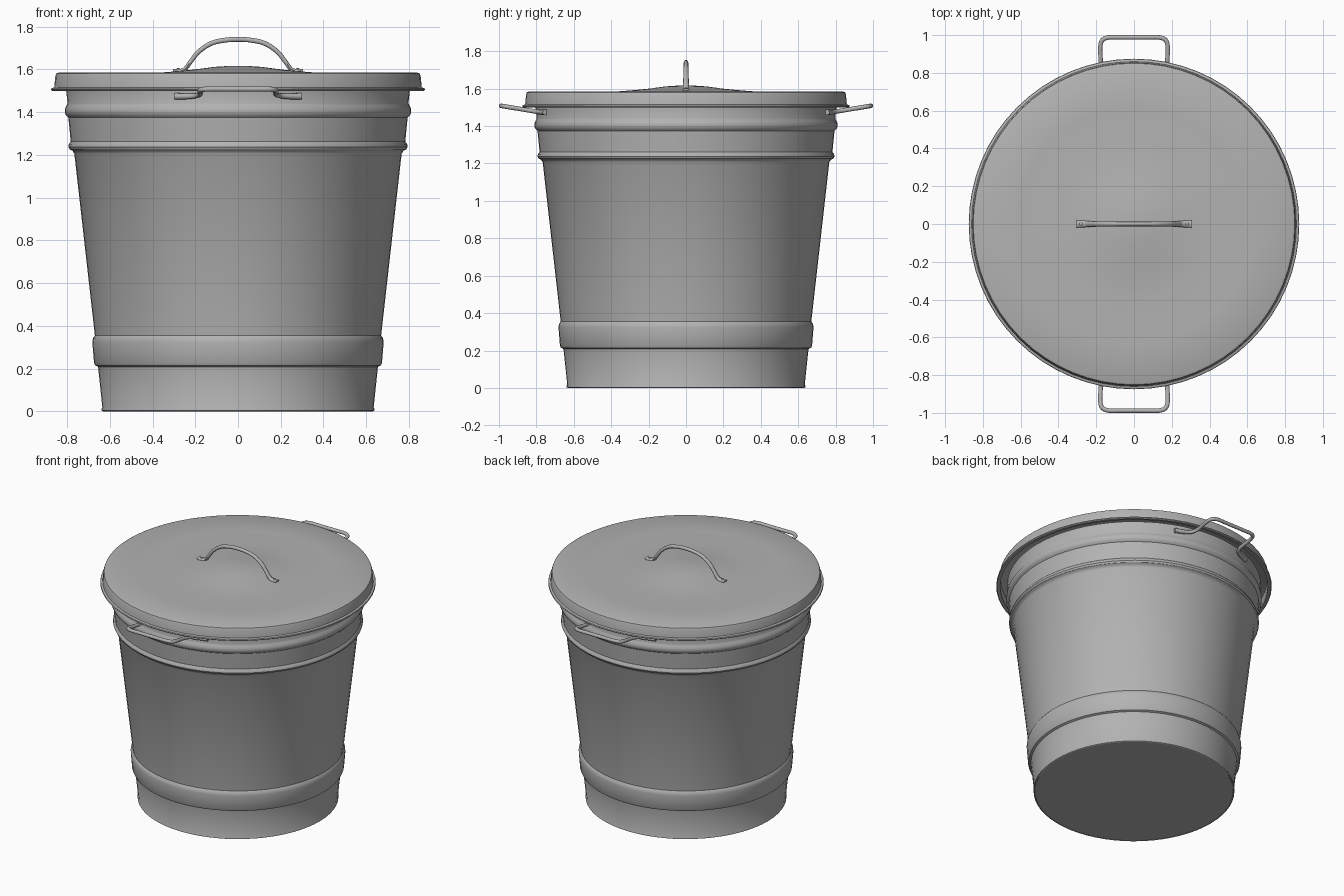
import bpy
import math
from mathutils import Vector

cube = bpy.data.objects.get("Cube")
if cube:
    bpy.data.objects.remove(cube, do_unlink=True)

SEGMENTS = 64


def make_material(name, colour):
    mat = bpy.data.materials.new(name)
    mat.use_nodes = True
    mat.diffuse_color = colour
    mat.node_tree.nodes["Principled BSDF"].inputs["Base Color"].default_value = colour
    return mat


steel = make_material("galvanised grey", (0.45, 0.45, 0.45, 1))


def add_mesh(name, verts, faces, angle=35):
    mesh = bpy.data.meshes.new(name)
    mesh.from_pydata(verts, [], faces)
    mesh.materials.append(steel)
    obj = bpy.data.objects.new(name, mesh)
    bpy.context.collection.objects.link(obj)
    bpy.ops.object.select_all(action='DESELECT')
    obj.select_set(True)
    bpy.context.view_layer.objects.active = obj
    bpy.ops.object.shade_smooth_by_angle(angle=math.radians(angle))
    return obj


def lathe(name, profile):
    """Spin a (radius, height) profile about z; radius 0 becomes a pole."""
    verts, rings, faces = [], [], []
    for r, z in profile:
        start, count = len(verts), SEGMENTS if r else 1
        for i in range(count):
            a = math.tau * i / SEGMENTS
            verts.append((r * math.cos(a), r * math.sin(a), z))
        rings.append([start + i % count for i in range(SEGMENTS)])
    for low, high in zip(rings, rings[1:]):
        for i in range(SEGMENTS):
            j = (i + 1) % SEGMENTS
            faces.append(list(dict.fromkeys((low[i], low[j], high[j], high[i]))))
    return add_mesh(name, verts, faces)


def smooth_path(points, steps=5):
    """Catmull-Rom curve through the points."""
    pts = [Vector(p) for p in points]
    pts = [2 * pts[0] - pts[1]] + pts + [2 * pts[-1] - pts[-2]]
    path = []
    for a, b, c, d in zip(pts, pts[1:], pts[2:], pts[3:]):
        for s in range(steps):
            t = s / steps
            path.append(0.5 * (2 * b + (c - a) * t + (2 * a - 5 * b + 4 * c - d) * t ** 2
                               + (3 * b - a - 3 * c + d) * t ** 3))
    return path + [pts[-2]]


def rod(name, path, normal, section, sides=10):
    """Sweep an ellipse along a flat path; section(point) gives its two radii."""
    normal = Vector(normal).normalized()
    verts, faces = [], []
    last = len(path) - 1
    for k, p in enumerate(path):
        tangent = (path[min(k + 1, last)] - path[max(k - 1, 0)]).normalized()
        across = tangent.cross(normal).normalized()
        wide, thick = section(p)
        for i in range(sides):
            a = math.tau * i / sides
            verts.append(p + normal * wide * math.cos(a) + across * thick * math.sin(a))
    for k in range(last):
        for i in range(sides):
            j = (i + 1) % sides
            faces.append((k * sides + i, (k + 1) * sides + i,
                          (k + 1) * sides + j, k * sides + j))
    faces.append(range(sides))
    faces.append(range((last + 1) * sides - 1, last * sides - 1, -1))
    return add_mesh(name, verts, faces, 50)


def mirrored(half):
    """Complete a path across x, where the last point lies on the middle."""
    return half + [(-x, y, z) for x, y, z in reversed(half[:-1])]


# Tapered bucket with pressed ribs, rolled base and an open inside
lathe("bucket_body", [
    (0, 0.003), (0.63, 0.003), (0.632, 0), (0.638, 0.003), (0.638, 0.012), (0.635, 0.018),
    (0.655, 0.208), (0.668, 0.214), (0.674, 0.226), (0.682, 0.325), (0.679, 0.342),
    (0.670, 0.355), (0.766, 1.205), (0.774, 1.219), (0.788, 1.226), (0.794, 1.238),
    (0.792, 1.250), (0.783, 1.262), (0.794, 1.375), (0.806, 1.386), (0.811, 1.400),
    (0.810, 1.418), (0.802, 1.432), (0.798, 1.442), (0.806, 1.515), (0.796, 1.515),
    (0.625, 0.02), (0, 0.02)])

# Lid with an outward flange, hollow underside and a raised centre
lathe("lid", [
    (0, 1.605), (0.36, 1.572), (0.835, 1.568), (0.847, 1.560), (0.850, 1.502),
    (0.870, 1.500), (0.875, 1.505), (0.873, 1.512), (0.860, 1.516), (0.855, 1.570),
    (0.851, 1.580), (0.840, 1.585), (0.62, 1.584), (0.40, 1.584), (0.34, 1.587),
    (0.28, 1.592), (0.20, 1.600), (0.11, 1.612), (0.05, 1.616), (0, 1.617)])


# Arched lid handle, wider and flatter at its feet
def lid_section(p):
    foot = min(1, abs(p.x) / 0.3) ** 3
    return 0.012 + 0.008 * foot, 0.012 - 0.003 * foot


arch = mirrored([(0.305, 0, 1.593), (0.255, 0, 1.597), (0.225, 0, 1.632), (0.185, 0, 1.682),
                 (0.125, 0, 1.722), (0.06, 0, 1.737), (0, 0, 1.741)])
rod("lid_handle", smooth_path(arch), (0, 1, 0), lid_section)

# Rivets that fix the lid handle
for side, label in ((1, "left"), (-1, "right")):
    bpy.ops.mesh.primitive_uv_sphere_add(segments=12, ring_count=6, radius=0.009,
                                         location=(side * 0.28, 0, 1.602))
    rivet = bpy.context.object
    rivet.name = label + "_lid_rivet"
    rivet.scale.z = 0.5
    rivet.data.materials.append(steel)
    bpy.ops.object.shade_smooth()


# Carrying handles on the front and back, with flared ends against the body
def side_section(p):
    size = 0.012 + 0.004 * max(0, (abs(p.x) - 0.2) / 0.1)
    return size, size


for side, label in ((-1, "front"), (1, "back")):
    loop = mirrored([(x, side * y, 1.474 + max(0, y - 0.78) * 0.165) for x, y in (
        (0.295, 0.752), (0.235, 0.776), (0.195, 0.800), (0.177, 0.845), (0.179, 0.93),
        (0.170, 0.970), (0.138, 0.987), (0.07, 0.988), (0, 0.988))])
    rod(label + "_handle", smooth_path(loop), (0, -side * 0.165, 1), side_section)
